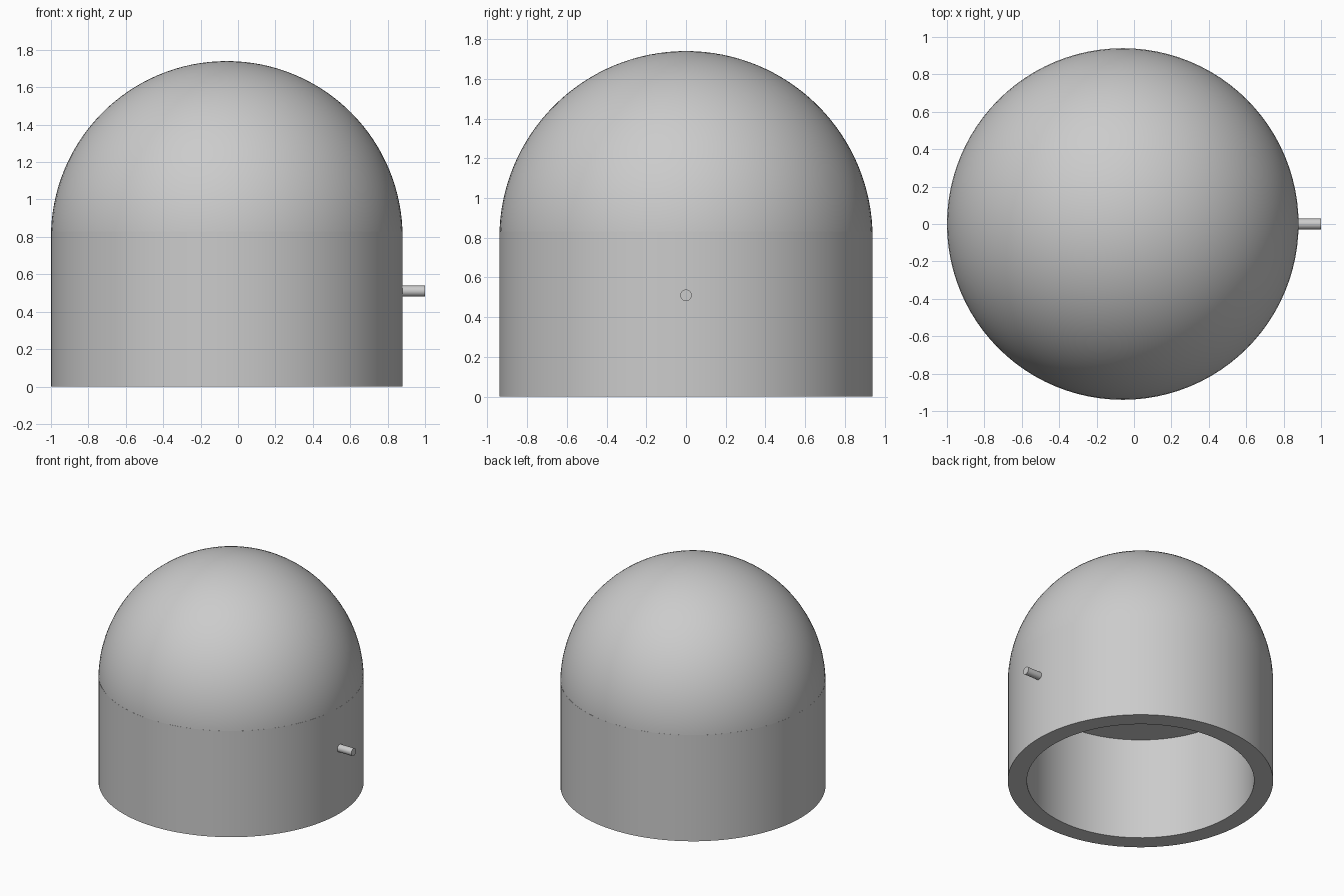
import bpy
import bmesh
import math
from mathutils import Matrix, Vector

cube = bpy.data.objects.get("Cube")
if cube:
    bpy.data.objects.remove(cube, do_unlink=True)

CENTRE_X = -0.06
RADIUS = 0.94
INNER_RADIUS = 0.805
WALL_TOP = 0.83
DOME_BASE = 0.80
SEGMENTS = 96

grey = bpy.data.materials.new("plain grey")
grey.use_nodes = True
grey.diffuse_color = (0.6, 0.6, 0.6, 1)
grey.node_tree.nodes["Principled BSDF"].inputs["Base Color"].default_value = (0.6, 0.6, 0.6, 1)


def finish(bm, name):
    """Turn a bmesh into a smooth grey object with sharp corners."""
    bmesh.ops.remove_doubles(bm, verts=bm.verts, dist=0.0001)
    bmesh.ops.recalc_face_normals(bm, faces=bm.faces)
    mesh = bpy.data.meshes.new(name)
    bm.to_mesh(mesh)
    bm.free()
    mesh.materials.append(grey)
    obj = bpy.data.objects.new(name, mesh)
    bpy.context.collection.objects.link(obj)
    bpy.ops.object.select_all(action="DESELECT")
    obj.select_set(True)
    bpy.context.view_layer.objects.active = obj
    bpy.ops.object.shade_smooth_by_angle(angle=math.radians(30))
    return obj


def lathe(name, profile, closed=False):
    """Spin a (radius, height) profile about the upright axis."""
    bm = bmesh.new()
    verts = [bm.verts.new((r, 0, z)) for r, z in profile]
    edges = [bm.edges.new(pair) for pair in zip(verts, verts[1:])]
    if closed:
        edges.append(bm.edges.new((verts[-1], verts[0])))
    bmesh.ops.spin(bm, geom=verts + edges, cent=(0, 0, 0), axis=(0, 0, 1),
                   angle=math.tau, steps=SEGMENTS)
    obj = finish(bm, name)
    obj.location.x = CENTRE_X
    return obj


# Open-bottomed round wall
lathe("round_wall", [(RADIUS, 0), (RADIUS, WALL_TOP),
                     (INNER_RADIUS, WALL_TOP), (INNER_RADIUS, 0)], closed=True)

# Solid half-sphere roof, whose flat underside is the ceiling
RINGS = 32
arc = [(RADIUS * math.cos(a), DOME_BASE + RADIUS * math.sin(a))
       for a in (i * math.pi / 2 / RINGS for i in range(RINGS + 1))]
lathe("dome", [(0, DOME_BASE)] + arc)

# Small pin sticking out of the left side
pin_start, pin_end = 0.82, 1.0
bm = bmesh.new()
bmesh.ops.create_cone(
    bm, cap_ends=True, segments=32, radius1=0.029, radius2=0.029,
    depth=pin_end - pin_start,
    matrix=Matrix.Translation(Vector(((pin_start + pin_end) / 2, 0, 0.51)))
    @ Matrix.Rotation(math.pi / 2, 4, "Y"))
finish(bm, "side_pin")
